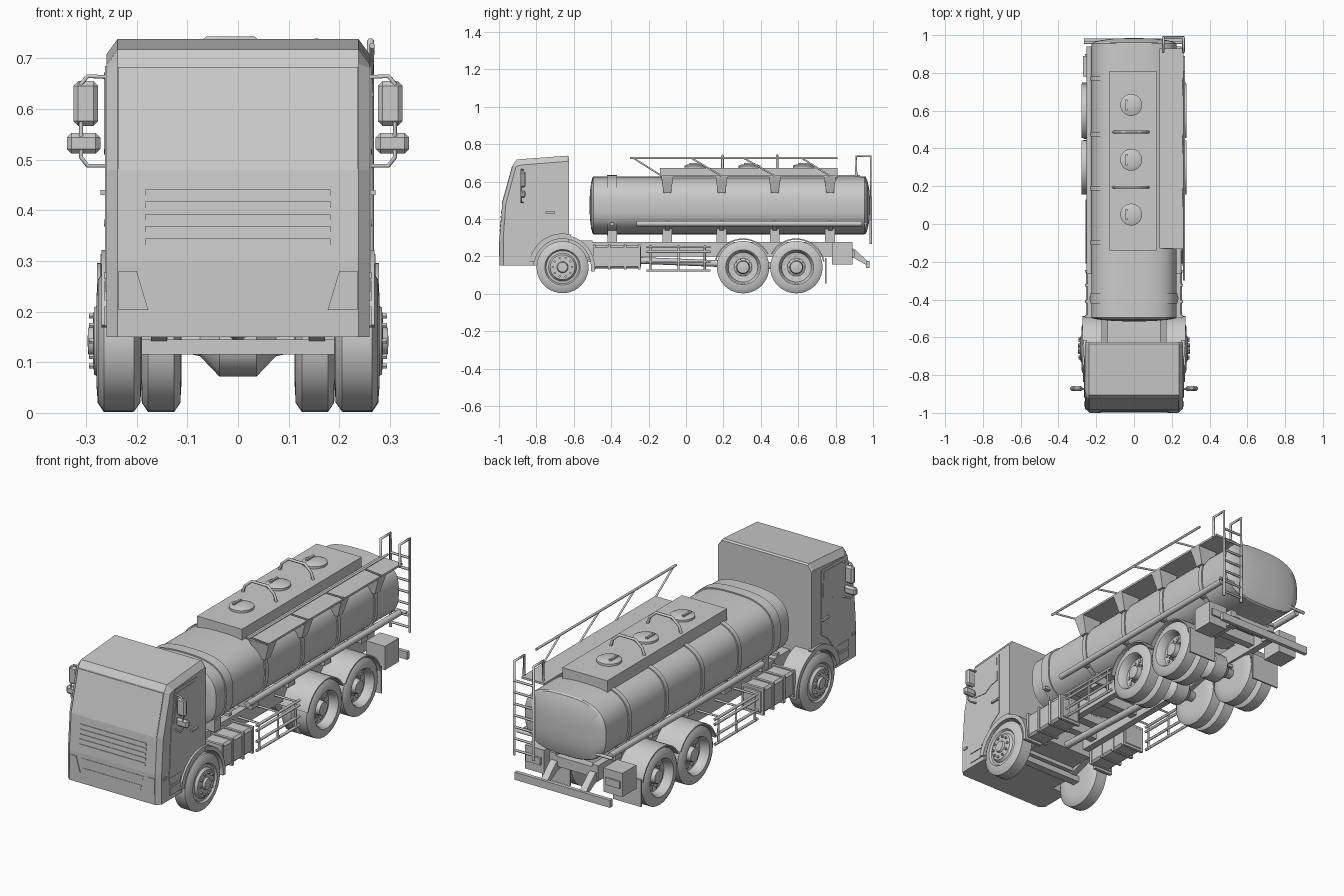
import bpy, bmesh
from math import sin, cos, pi, radians
from mathutils import Vector

if "Cube" in bpy.data.objects:
    bpy.data.objects.remove(bpy.data.objects["Cube"])


def loft(name, rings, mirror=False, smooth=False, bevel=0):
    """Skin a list of equal-length rings and cap both ends."""
    bm = bmesh.new()
    vs = [[bm.verts.new(p) for p in r] for r in rings]
    n = len(rings[0])
    for a, b in zip(vs, vs[1:]):
        for i in range(n):
            j = (i + 1) % n
            bm.faces.new((a[i], a[j], b[j], b[i]))
    bm.faces.new(vs[0][::-1])
    bm.faces.new(vs[-1])
    bmesh.ops.recalc_face_normals(bm, faces=bm.faces)
    me = bpy.data.meshes.new(name)
    bm.to_mesh(me)
    bm.free()
    ob = bpy.data.objects.new(name, me)
    bpy.context.collection.objects.link(ob)
    if smooth:
        bpy.ops.object.select_all(action='DESELECT')
        ob.select_set(True)
        bpy.context.view_layer.objects.active = ob
        bpy.ops.object.shade_smooth_by_angle(angle=radians(32))
    if bevel:
        ob.modifiers.new("bevel", 'BEVEL').width = bevel
    if mirror:
        ob.modifiers.new("mirror", 'MIRROR')
    return ob


def box(name, x, y, z, **kw):
    return loft(name, [[(x[0], a, b) for a, b in ((y[0], z[0]), (y[1], z[0]), (y[1], z[1]), (y[0], z[1]))],
                       [(x[1], a, b) for a, b in ((y[0], z[0]), (y[1], z[0]), (y[1], z[1]), (y[0], z[1]))]], **kw)


def side_prism(name, pts, x0, x1, **kw):
    return loft(name, [[(x, y, z) for y, z in pts] for x in (x0, x1)], **kw)


def lathe_x(name, prof, cy, cz, n=40, **kw):
    return loft(name, [[(x, cy + r * cos(2 * pi * i / n), cz + r * sin(2 * pi * i / n)) for i in range(n)]
                       for x, r in prof], smooth=True, **kw)


def lathe_z(name, prof, cx, cy, n=28):
    return loft(name, [[(cx + r * cos(2 * pi * i / n), cy + r * sin(2 * pi * i / n), z) for i in range(n)]
                       for z, r in prof], smooth=True)


def tube(name, pts, r, mirror=False):
    for s in ((1, -1) if mirror else (1,)):
        cu = bpy.data.curves.new(name, 'CURVE')
        cu.dimensions = '3D'
        cu.bevel_depth, cu.bevel_resolution, cu.use_fill_caps = r, 1, True
        sp = cu.splines.new('POLY')
        sp.points.add(len(pts) - 1)
        for p, c in zip(sp.points, pts):
            p.co = (c[0] * s, c[1], c[2], 1)
        bpy.context.collection.objects.link(bpy.data.objects.new(name, cu))


def arc(cy, cz, r, a0, a1, n=16):
    return [(cy + r * cos(radians(a0 + (a1 - a0) * i / n)), cz + r * sin(radians(a0 + (a1 - a0) * i / n)))
            for i in range(n + 1)]


def fender(name, cy, cz, r0, r1, a0, a1, x0, x1):
    side_prism(name, arc(cy, cz, r1, a0, a1) + arc(cy, cz, r0, a1, a0), x0, x1, mirror=True, smooth=True)


WZ, FY, REAR = 0.142, -0.66, (0.305, 0.59)

# Cab shell: side profile lofted across, with chamfered front corners and roof edges
prof = [(-.997, .15, .02, 0), (-.997, .3, .02, 0), (-.983, .48, .02, 0), (-.925, .69, .016, -.01),
        (-.905, .718, .02, -.03), (-.635, .738, 0, -.03), (-.626, .732, 0, -.03)]
prof += [(y, z, 0, 0) for y, z in arc(FY, WZ, .156, 77, 177)]
inner = [(y, z) for y, z, _, _ in prof]
outer = [(y + a, z + b) for y, z, a, b in prof]
loft("cab", [[(x, y, z) for y, z in p] for x, p in
             ((-.26, outer), (-.238, inner), (.238, inner), (.26, outer))])
box("cab_underside", (-.175, .175), (-.96, -.626), (.15, .4))
box("engine_cover", (-.14, .14), (-.63, -.5), (.17, .285))


def front_y(z):
    k = [(.15, -.997), (.3, -.997), (.48, -.983), (.69, -.925), (.72, -.905)]
    for (z0, y0), (z1, y1) in zip(k, k[1:]):
        if z <= z1:
            return y0 + (y1 - y0) * (z - z0) / (z1 - z0)
    return -.905


def front_panel(name, pts, out=.003, **kw):
    loft(name, [[(x, front_y(z) - o, z) for x, z in pts] for o in (out, -.01)], **kw)


# Windscreen, grille slats, lower slots, headlights
front_panel("windscreen", [(-.237, .482), (.237, .482), (.237, .683), (-.237, .683)])
for z in (.435, .411, .387, .363, .338):
    front_panel("grille_slat", [(-.183, z - .006), (.183, z - .006), (.183, z + .006), (-.183, z + .006)])
for z, w in ((.265, .168), (.217, .158)):
    front_panel("bumper_slot", [(-w, z - .012), (w, z - .012), (w + .005, z + .012), (-w - .005, z + .012)], .002)
front_panel("headlight", [(.177, .203), (.236, .203), (.236, .28), (.2, .28)], .003, mirror=True)

# Doors, windows, handles, steps
side_prism("door", [(-.92, .24), (-.905, .49), (-.875, .685), (-.7, .685), (-.7, .36), (-.75, .325), (-.815, .24)],
           .25, .2625, mirror=True)
side_prism("side_window", [(-.885, .52), (-.862, .668), (-.715, .672), (-.712, .545), (-.76, .535), (-.8, .51)],
           .25, .265, mirror=True)
box("door_handle", (.255, .272), (-.75, -.7), (.43, .44), mirror=True)
box("side_marker", (.255, .265), (-.965, -.94), (.265, .277), mirror=True)
for z in (.172, .222):
    box("step", (.24, .264), (-.915, -.83), (z, z + .038), mirror=True)

# Mirrors on tubular brackets
tube("mirror_bracket", [(.255, -.87, .663), (.297, -.88, .665), (.31, -.88, .65), (.31, -.88, .505),
                        (.297, -.88, .488), (.255, -.87, .488)], .0045, True)
box("mirror_large", (.276, .325), (-.885, -.858), (.567, .655), mirror=True, bevel=.009)
box("mirror_small", (.272, .338), (-.885, -.858), (.512, .553), mirror=True, bevel=.009)

# Front wheel arches and rear quarter fenders
fender("front_fender", FY, WZ, .152, .172, -8, 85, .17, .272)
fender("arch_flare", FY, WZ, .152, .18, 75, 170, .25, .27)

# Front wheels with bulging hubs
lathe_x("front_wheel", [(.19, .03), (.19, .085), (.193, .122), (.205, .139), (.265, .139), (.276, .122), (.279, .095),
                        (.27, .088), (.272, .075), (.284, .066), (.286, .045), (.286, .03), (.296, .026), (.297, .005)],
        FY, WZ, mirror=True)


def bolts(name, cy, rad, x0, x1, r, n=10):
    for i in range(n):
        a = 2 * pi * i / n
        lathe_x(name, [(x0, r), (x1, r)], cy + rad * cos(a), WZ + rad * sin(a), 6, mirror=True)


bolts("front_wheel_bolt", FY, .052, .28, .294, .006)

# Rear dual wheels with dished rims, axles and fenders
for cy in REAR:
    lathe_x("rear_outer_wheel", [(.194, .03), (.194, .09), (.196, .122), (.208, .14), (.265, .14), (.277, .122),
                                 (.279, .093), (.271, .086), (.235, .079), (.23, .048), (.236, .036), (.262, .032),
                                 (.266, .005)], cy, WZ, mirror=True)
    lathe_x("rear_inner_wheel", [(.112, .03), (.112, .09), (.114, .122), (.126, .14), (.178, .14), (.19, .122),
                                 (.191, .09), (.191, .03)], cy, WZ, mirror=True)
    bolts("rear_rim_stud", cy, .063, .225, .238, .0085)
    bolts("rear_hub_bolt", cy, .044, .225, .243, .004)
    lathe_x("rear_axle", [(-.2, .022), (-.1, .025), (-.075, .03), (-.037, .07), (.037, .07), (.075, .03),
                          (.1, .025), (.2, .022)], cy, WZ, 12)
    a0, a1 = (28, 165) if cy < .4 else (12, 152)
    fender("rear_fender", cy, WZ, .147, .154, a0, a1, .115, .278)
box("mud_flap", (.12, .275), (.742, .75), (.055, .19), mirror=True)
box("front_axle", (-.2, .2), (-.68, -.64), (.115, .145))

# Chassis rails, cross members, drive shaft, leaf springs
box("chassis_rail", (.1, .135), (-.93, .89), (.2, .278), mirror=True)
for y in (-.42, -.12, .12, .447, .76, .87):
    box("cross_member", (-.12, .12), (y - .02, y + .02), (.215, .265))
loft("drive_shaft", [[(.018 * cos(pi * i / 6), y, z + .018 * sin(pi * i / 6)) for i in range(12)]
                     for y, z in ((-.55, .19), (.59, .145))], smooth=True)
side_prism("front_spring", [(-.86, .2), (-.66, .135), (-.46, .2), (-.46, .212), (-.66, .155), (-.86, .212)],
           .14, .172, mirror=True)
side_prism("rear_spring", [(.28, .165), (.447, .205), (.615, .165), (.615, .18), (.447, .245), (.28, .18)],
           .08, .108, mirror=True)

# Side fuel tanks / lockers with straps
box("fuel_tank", (.14, .255), (-.495, -.24), (.135, .258), mirror=True, bevel=.01)
for y in (-.49, -.41, -.325, -.25):
    box("tank_strap", (.138, .26), (y - .007, y + .007), (.13, .263), mirror=True)

# Side guards
for z in (.125, .17, .225, .25):
    tube("guard_rail", [(.25, -.21, z), (.25, .13, z)], .007, True)
for y in (-.19, -.04, .1):
    tube("guard_post", [(.12, y, .255), (.25, y, .255), (.25, y, .12)], .006, True)

# Rear lockers, lamps, under-run bumper
box("rear_locker", (.165, .27), (.78, .89), (.157, .276), mirror=True)
box("tail_lamp", (.18, .26), (.885, .9), (.2, .235), mirror=True)
box("rear_bumper", (-.265, .265), (.963, .982), (.137, .175))
side_prism("bumper_strut", [(.85, .2), (.85, .25), (.9, .24), (.97, .175), (.97, .15), (.9, .19)],
           .09, .125, mirror=True)


# Tank barrel with shallow domed ends
def tank_ring(y, s=1, grow=0, n=48):
    f = lambda v: (abs(v) ** (2 / 2.8)) * (1 if v >= 0 else -1)
    return [((.225 + grow) * s * f(cos(2 * pi * i / n)), y, .473 + (.155 + grow) * s * f(sin(2 * pi * i / n)))
            for i in range(n)]


loft("tank", [tank_ring(y, s) for y, s in ((-.516, .15), (-.513, .5), (-.507, .8), (-.5, .97), (-.495, 1),
                                           (.955, 1), (.962, .97), (.972, .8), (.981, .5), (.984, .15))], smooth=True)
for y, w in ((-.395, .027), (-.1, .012), (.19, .012), (.475, .012), (.77, .012)):
    loft("tank_band", [tank_ring(y - w, 1, .006), tank_ring(y + w, 1, .006)], smooth=True)
    box("tank_support", (-.165, .165), (y - .026, y + .026), (.275, .345))
    box("hose_bracket", (.18, .235), (y - .01, y + .01), (.366, .38), mirror=True)
loft("hose_tube", [[(.237 + .015 * cos(pi * i / 8), y, .375 + .015 * sin(pi * i / 8)) for i in range(16)]
                   for y in (-.265, .94)], mirror=True, smooth=True)

# Manhole box, hatches and roll hoops on top
box("top_box", (-.13, .12), (-.14, .81), (.6, .673))
for y in (.05, .34, .63):
    lathe_z("hatch", [(.67, .058), (.684, .058), (.69, .045), (.692, .01)], -.015, y)
    box("hatch_handle", (-.045, -.035), (y - .03, y + .03), (.685, .699))
for y in (.195, .487):
    tube("roll_hoop", [(-.11, y, .67), (-.098, y, .705), (-.06, y, .738), (.03, y, .738), (.065, y, .705),
                       (.077, y, .67)], .007)

# Walkway on one side, with brackets and folding handrail
box("walkway", (.135, .262), (-.13, .93), (.625, .635))
for y in (-.1, .19, .475, .77):
    loft("walkway_bracket", [[(x, y + s * w, z) for x, z, w in ((.15, .626, .032), (.263, .628, .032),
                                                              (.236, .54, .02), (.2, .54, .02))] for s in (-1, 1)])
tube("handrail", [(.265, -.3, .725), (.265, .81, .725)], .006)
for a, b in ((-.28, -.13), (.03, .19), (.31, .475), (.62, .77)):
    tube("handrail_strut", [(.265, a, .725), (.26, b, .63)], .005)

# Rear ladder with looped stiles
for x in (.155, .262):
    tube("ladder_stile", [(x, .91, .625), (x, .91, .735), (x, .988, .735), (x, .988, .265)], .007)
for i in range(7):
    z = .29 + i * .058
    tube("ladder_rung", [(.155, .988, z), (.262, .988, z)], .006)
tube("ladder_foot_bar", [(-.265, .96, .375), (.265, .96, .375)], .008)
